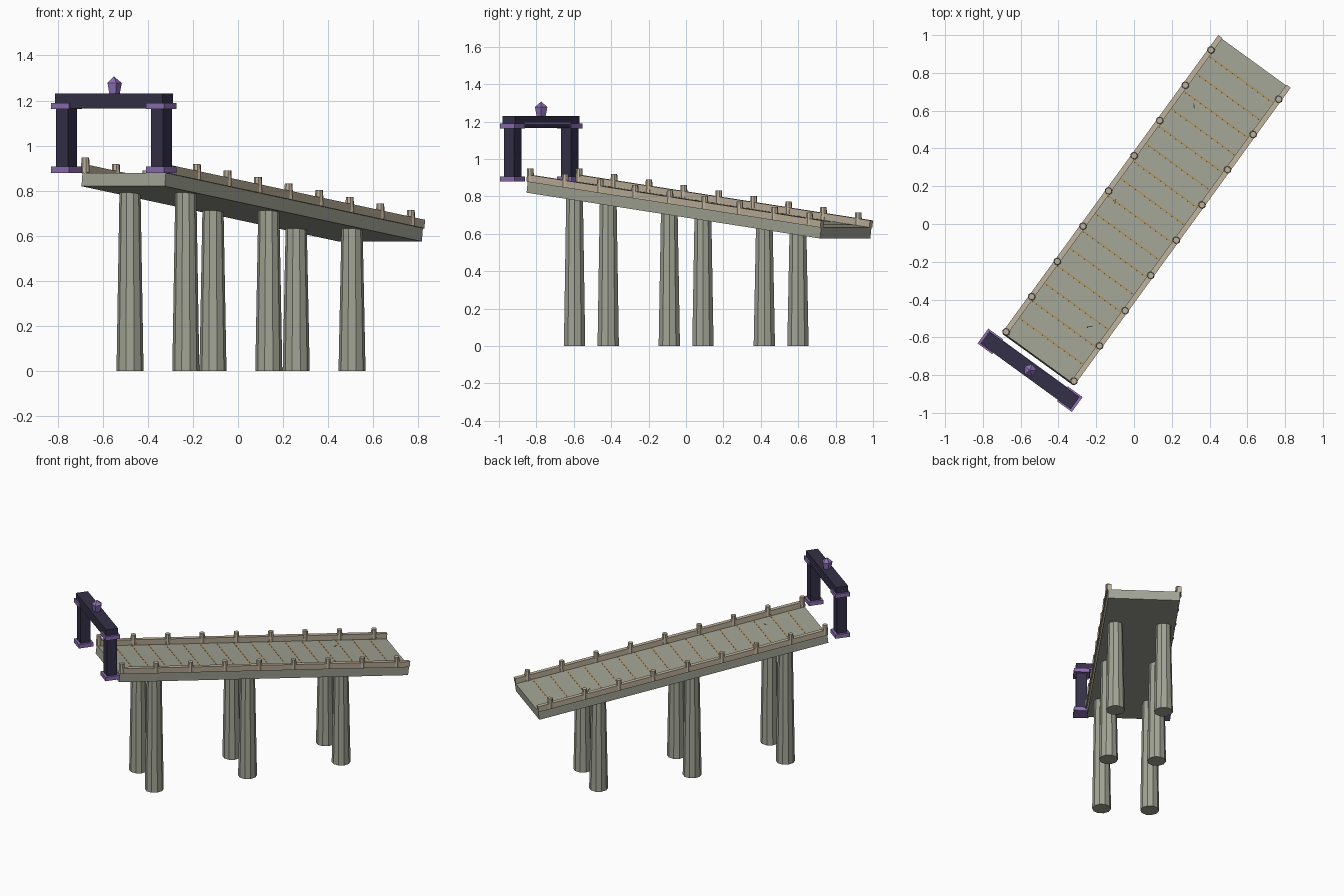
import bpy, bmesh, math
from mathutils import Matrix, Vector

if "Cube" in bpy.data.objects:
    bpy.data.objects.remove(bpy.data.objects["Cube"])

def mat(name, r, g, b):
    m = bpy.data.materials.new(name)
    m.diffuse_color = (r, g, b, 1)
    m.use_nodes = True
    m.node_tree.nodes["Principled BSDF"].inputs["Base Color"].default_value = m.diffuse_color
    return m

STONE = mat("stone", 0.36, 0.37, 0.30)
TRIM = mat("tan_stone", 0.50, 0.43, 0.32)
SEAM = mat("amber_seam", 0.45, 0.27, 0.09)
DARK = mat("dark_stone", 0.035, 0.03, 0.065)
PURPLE = mat("violet_stone", 0.27, 0.16, 0.46)
CRACK = mat("crack", 0.05, 0.08, 0.07)

T = Matrix.Translation
TILT = math.radians(7.2)
# local x runs downhill along the bridge, local y across it
LEVEL = Matrix.Rotation(math.radians(54), 4, 'Z') @ T((0, -0.01, 0))
DECK = LEVEL @ T((0.097, 0, 0.757)) @ Matrix.Rotation(TILT, 4, 'Y')

def deck_z(u):
    return 0.757 - (u - 0.097) * math.tan(TILT)

def finish(name, bm, material):
    me = bpy.data.meshes.new(name)
    bm.to_mesh(me)
    bm.free()
    me.materials.append(material)
    ob = bpy.data.objects.new(name, me)
    bpy.context.collection.objects.link(ob)
    return ob

def box(name, frame, centre, size, material, turn=0):
    bm = bmesh.new()
    m = frame @ T(centre) @ Matrix.Rotation(turn, 4, 'Z') @ Matrix.Diagonal((*size, 1))
    bmesh.ops.create_cube(bm, size=1, matrix=m)
    return finish(name, bm, material)

def taper(name, u, y, z0, z1, r0, r1, sides, material):
    bm = bmesh.new()
    bmesh.ops.create_cone(bm, cap_ends=True, segments=sides, radius1=r0, radius2=r1,
                          depth=z1 - z0, matrix=LEVEL @ T((u, y, (z0 + z1) / 2)))
    return finish(name, bm, material)

# deck slab, thin seams and small cracks
LENGTH = 1.955
box("deck", DECK, (0, 0, -0.03), (LENGTH, 0.457, 0.06), STONE)
SEAMS = 17
for i in range(1, SEAMS):
    x = -LENGTH / 2 + i * LENGTH / SEAMS
    box("deck_seam", DECK, (x, 0, 0), (0.007, 0.42, 0.003), SEAM)
for x, y, turn in ((-0.68, -0.12, -0.9), (-0.06, 0.16, 0.4), (0.60, 0.12, 0.8)):
    box("deck_crack", DECK, (x, y, 0.0), (0.028, 0.005, 0.003), CRACK, turn)

# side curbs with posts
for s in (-1, 1):
    box("curb", DECK, (0, s * 0.223, 0.018), (LENGTH, 0.028, 0.038), TRIM)
    for i in range(9):
        u = -0.86 + i * 0.2306
        taper("curb_post", u, s * 0.222, deck_z(u) + 0.002, deck_z(u) + 0.07,
              0.021, 0.017, 8, TRIM)

# three pairs of tapered piers
for u in (-0.618, 0.008, 0.636):
    for s in (-1, 1):
        taper("pier", u, s * 0.153, 0, deck_z(u) - 0.056, 0.06, 0.047, 10, STONE)

# gate at the high end
G = -0.95
for s in (-1, 1):
    y = s * 0.26
    box("gate_base", LEVEL, (G, y, 0.893), (0.097, 0.097, 0.027), PURPLE)
    box("gate_column", LEVEL, (G, y, 1.04), (0.067, 0.067, 0.28), DARK)
    box("gate_capital", LEVEL, (G, y, 1.176), (0.097, 0.097, 0.027), PURPLE)
box("gate_lintel", LEVEL, (G, 0, 1.198), (0.08, 0.59, 0.066), DARK)
box("lintel_inlay", LEVEL, (G + 0.04, 0, 1.192), (0.006, 0.42, 0.008), PURPLE)

# five-sided crystal on the lintel
taper("crystal_body", G, 0, 1.228, 1.278, 0.025, 0.035, 5, PURPLE)
taper("crystal_tip", G, 0, 1.278, 1.307, 0.035, 0.0, 5, PURPLE)
